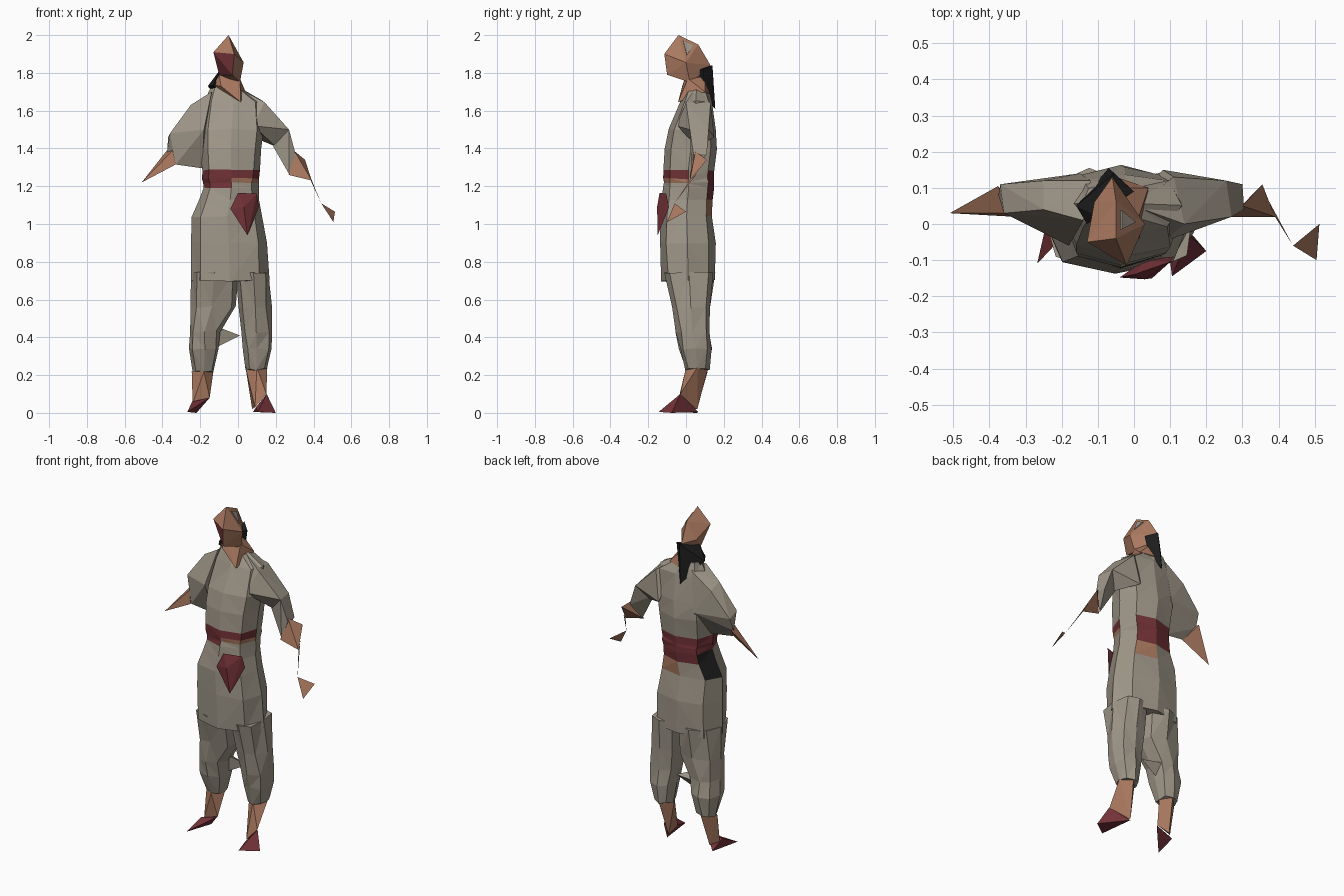
import bpy, bmesh, math, random
from mathutils import Vector

random.seed(4)
cube = bpy.data.objects.get("Cube")
if cube:
    bpy.data.objects.remove(cube, do_unlink=True)

# Materials
def material(name, rgb):
    m = bpy.data.materials.new(name)
    m.use_nodes = True
    m.diffuse_color = (*rgb, 1)
    m.node_tree.nodes["Principled BSDF"].inputs["Base Color"].default_value = (*rgb, 1)
    return m

MATS = [material("linen grey", (.35, .31, .25)), material("skin", (.40, .19, .115)),
        material("dark red cloth", (.17, .032, .038)), material("black hair", (.012, .012, .012))]
LINEN, SKIN, RED, BLACK = range(4)

def finish(name, bm, rule):
    """Colour faces by rule (index or function of centre and normal) and add the object."""
    bmesh.ops.recalc_face_normals(bm, faces=bm.faces)
    bm.normal_update()
    for f in bm.faces:
        f.material_index = rule(f.calc_center_median(), f.normal) if callable(rule) else rule
    bmesh.ops.triangulate(bm, faces=bm.faces)
    mesh = bpy.data.meshes.new(name)
    bm.to_mesh(mesh)
    bm.free()
    for m in MATS:
        mesh.materials.append(m)
    ob = bpy.data.objects.new(name, mesh)
    bpy.context.collection.objects.link(ob)
    return ob

def hull(name, points, rule):
    """Faceted solid around a few corner points."""
    bm = bmesh.new()
    for p in points:
        bm.verts.new(p)
    res = bmesh.ops.convex_hull(bm, input=bm.verts)
    loose = [v for v in bm.verts if not v.link_faces]
    bmesh.ops.delete(bm, geom=loose, context='VERTS')
    return finish(name, bm, rule)

def loft(name, rings, rule, sides=8, wobble=.006):
    """Skin through rings given as z, left/right and front/back limits."""
    bm = bmesh.new()
    loops = []
    for z, x0, x1, y0, y1 in rings:
        loop = []
        for k in range(sides):
            a = 2 * math.pi * k / sides
            # slightly boxy cross-section
            c, s = math.cos(a), math.sin(a)
            grow = 1.08 if k % 2 else 1
            loop.append(bm.verts.new(((x0 + x1) / 2 + (x1 - x0) / 2 * c * grow,
                                      (y0 + y1) / 2 + (y1 - y0) / 2 * s * grow, z)))
        loops.append(loop)
    for a, b in zip(loops, loops[1:]):
        for k in range(sides):
            j = (k + 1) % sides
            bm.faces.new((a[k], a[j], b[j], b[k]))
    bm.faces.new(loops[0])
    bm.faces.new(loops[-1])
    ob = finish(name, bm, rule)
    for v in ob.data.vertices:
        v.co += Vector([random.uniform(-wobble, wobble) for _ in range(3)])
    return ob

# Tunic with waist sash
def tunic_rule(c, n):
    rear = c.y > .02
    if 1.19 < c.z < 1.285:
        if rear:
            return LINEN if c.x > .06 else RED
        if c.x < -.05 or c.z > 1.24:
            return RED
        return SKIN if c.z > 1.22 else LINEN
    if 1.04 < c.z < 1.19:
        if c.y > .1:
            if c.z > 1.13:
                return RED
            return SKIN if c.x > -.05 else LINEN
        if c.x < -.16 and c.y > 0:
            return BLACK
    return LINEN

loft("tunic", [
    (1.73, -.14, .0, .01, .11), (1.65, -.18, .13, -.03, .14), (1.5, -.2, .14, -.09, .16),
    (1.4, -.2, .125, -.11, .16), (1.285, -.19, .12, -.12, .15), (1.24, -.188, .113, -.12, .147),
    (1.22, -.186, .11, -.12, .147), (1.19, -.185, .108, -.12, .145), (1.13, -.2, .112, -.125, .14),
    (1.04, -.245, .13, -.135, .14), (.9, -.25, .155, -.14, .155), (.7, -.25, .165, -.13, .155),
], tunic_rule, wobble=.004)

# Trouser legs
loft("right_trouser_leg", [
    (.74, -.25, .0, -.12, .15), (.56, -.255, -.01, -.075, .13), (.43, -.255, -.09, -.05, .125),
    (.34, -.26, -.1, -.035, .135), (.22, -.24, -.13, .0, .12)], LINEN)
loft("left_trouser_leg", [
    (.74, -.01, .165, -.12, .15), (.56, .0, .175, -.075, .13), (.43, .015, .18, -.05, .125),
    (.34, .03, .175, -.035, .135), (.23, .045, .155, .0, .12)], LINEN)
hull("knee_cloth_fold", [(-.12, .04, .46), (-.11, .06, .35), (.01, .08, .41), (-.11, .11, .42)], LINEN)

# Shins and shoes
hull("left_shin", [(.04, .05, .24), (.155, .06, .24), (.1, 0, .24), (.1, .115, .23),
                   (.075, .06, .02), (.15, -.03, .1), (.09, -.05, .03)], SKIN)
hull("left_shoe", [(.105, -.145, .005), (.2, -.075, 0), (.152, -.03, .1),
                   (.08, .065, .005), (.095, -.06, .03)], RED)
hull("right_shin", [(-.245, .05, .22), (-.13, .06, .22), (-.18, 0, .22), (-.18, .115, .22),
                    (-.24, .02, .05), (-.15, .02, .08), (-.2, .06, .03)], SKIN)
hull("right_shoe", [(-.268, -.11, .005), (-.243, 0, .06), (-.15, .015, .08),
                    (-.22, .062, 0), (-.21, -.02, .03)], RED)

# Hanging sash end
hull("sash_end", [(-.04, -.148, 1.08), (0, -.14, 1.165), (.1, -.105, 1.16), (.11, -.09, 1.09),
                  (.05, -.15, .94), (.03, -.153, 1.09), (.03, -.1, 1.1)], RED)

# Right arm
hull("right_sleeve", [(-.14, .01, 1.7), (-.12, .12, 1.69), (-.25, .04, 1.63), (-.25, .12, 1.6),
                      (-.18, -.06, 1.5), (-.15, .14, 1.45), (-.36, .03, 1.48), (-.37, .11, 1.46),
                      (-.375, .08, 1.38), (-.33, .025, 1.315), (-.19, .03, 1.295)], LINEN)
hull("right_forearm", [(-.376, .105, 1.39), (-.345, .03, 1.39), (-.33, .02, 1.315),
                       (-.51, .03, 1.22)], SKIN)

# Left arm
hull("left_upper_sleeve", [(0, .05, 1.72), (.14, 0, 1.645), (.11, .13, 1.64), (.08, -.05, 1.52),
                           (.08, .15, 1.46), (.13, .03, 1.47), (.27, .02, 1.5), (.255, .12, 1.5),
                           (.2, .06, 1.41)], LINEN)
hull("left_lower_sleeve", [(.27, .02, 1.5), (.255, .12, 1.5), (.17, .06, 1.44), (.3, .11, 1.37),
                           (.305, .04, 1.37), (.27, .03, 1.265)], LINEN)
hull("left_forearm", [(.3, .05, 1.385), (.355, .11, 1.34), (.39, .02, 1.23), (.268, .02, 1.26)], SKIN)
hull("left_wrist", [(.375, .06, 1.27), (.39, .02, 1.23), (.44, -.06, 1.11), (.385, .03, 1.23)], SKIN)
hull("left_hand", [(.44, -.06, 1.11), (.513, 0, 1.065), (.505, -.1, 1.01), (.485, -.045, 1.06)], SKIN)

# Neck and hair
hull("neck", [(-.1, 0, 1.79), (.01, .01, 1.77), (-.04, .1, 1.78), (-.13, .02, 1.735),
              (.015, -.042, 1.645), (.04, .1, 1.7), (-.05, .13, 1.69), (-.09, -.02, 1.73)], SKIN)
hull("hair", [(-.16, .05, 1.73), (-.07, .155, 1.61), (-.13, 0, 1.735), (-.055, .14, 1.84),
              (-.1, .02, 1.81), (-.02, .1, 1.72), (0, .09, 1.82)], BLACK)

# Head with a red patch on the cheek
crown, temple, nape = Vector((-.05, -.04, 2)), Vector((.03, 0, 1.855)), Vector((-.05, .065, 1.95))

def head_rule(c, n):
    return RED if n.y < -.3 and n.x < -.1 and c.z < 1.88 else SKIN

hull("head", [crown, temple, nape, (-.13, -.05, 1.91), (-.02, -.115, 1.9), (-.03, -.1, 1.79),
              (-.06, .13, 1.84), (-.1, 0, 1.79), (.01, .02, 1.75), (-.11, .06, 1.85),
              (-.05, .07, 1.75)], head_rule)

# Small grey plate on the side of the head
normal = (temple - crown).cross(nape - crown).normalized()
middle = (crown + temple + nape) / 3
corners = [middle.lerp(p, .5) for p in (crown, temple, nape)]
hull("temple_patch", [p + normal * d for p in corners for d in (-.004, .004)], LINEN)
